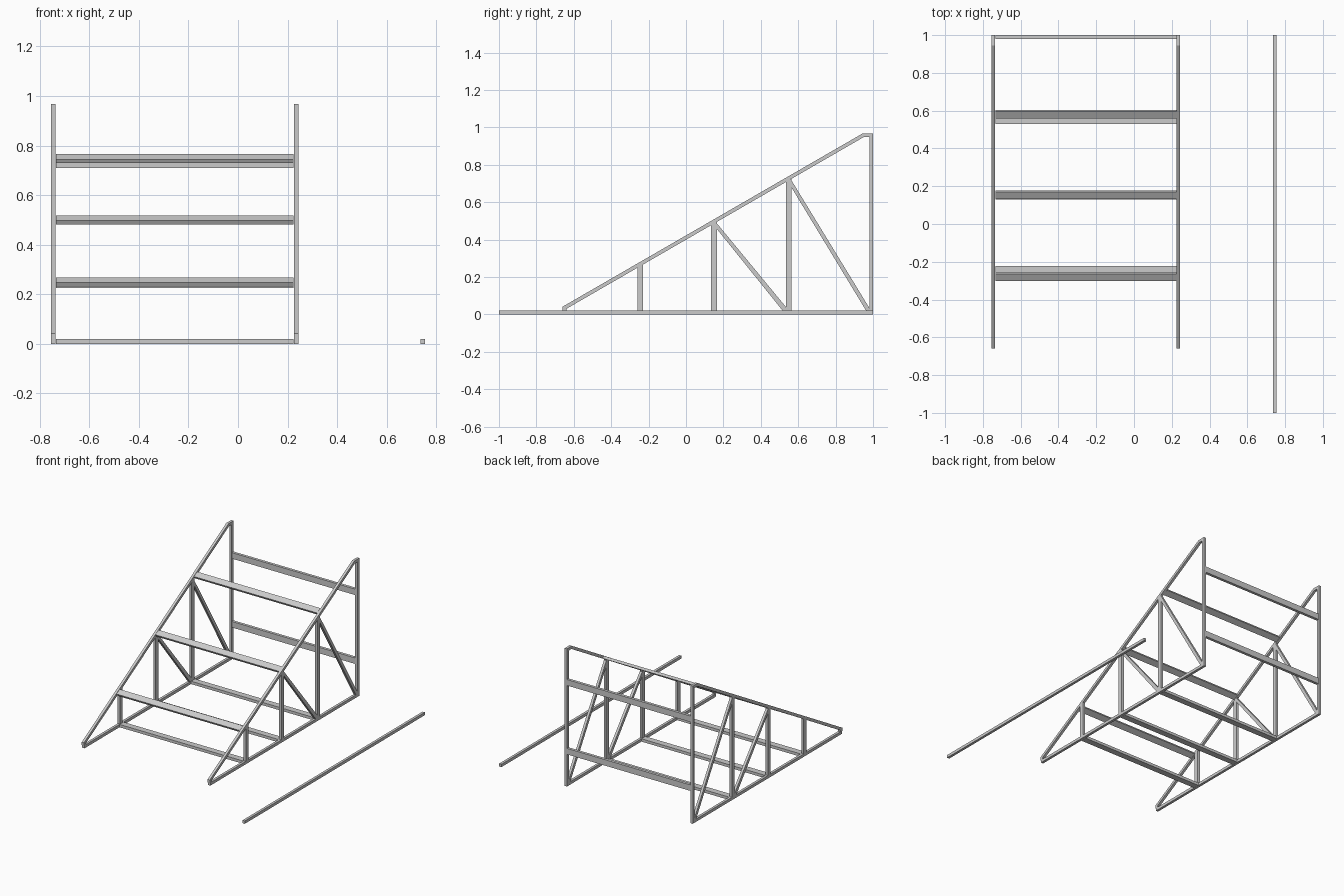
import bpy, bmesh
from math import tan, cos, sin, radians

if "Cube" in bpy.data.objects:
    bpy.data.objects.remove(bpy.data.objects["Cube"])

T = 0.02                       # tube thickness
PITCH = radians(30)
LEFT, RIGHT = -0.747, 0.232    # side frame centres


def top_z(y):
    """Height of the rafter's upper edge."""
    return 0.968 - (0.945 - y) * tan(PITCH)


def under_z(y):
    return top_z(y) - T / cos(PITCH)


def prism(name, profile, x0, x1):
    """Extrude a y-z outline along x."""
    bm = bmesh.new()
    face = bm.faces.new([bm.verts.new((x0, y, z)) for y, z in profile])
    ext = bmesh.ops.extrude_face_region(bm, geom=[face])
    moved = [v for v in ext["geom"] if isinstance(v, bmesh.types.BMVert)]
    bmesh.ops.translate(bm, verts=moved, vec=(x1 - x0, 0, 0))
    bmesh.ops.recalc_face_normals(bm, faces=bm.faces)
    me = bpy.data.meshes.new(name)
    bm.to_mesh(me)
    bm.free()
    ob = bpy.data.objects.new(name, me)
    bpy.context.collection.objects.link(ob)
    return ob


def rect(y0, y1, z0, z1):
    return [(y0, z0), (y1, z0), (y1, z1), (y0, z1)]


def tilted(y, z, w, t):
    """Rectangle lying along the roof pitch."""
    c, s = cos(PITCH), sin(PITCH)
    return [(y + a * c - b * s, z + a * s + b * c)
            for a, b in ((-w/2, -t/2), (w/2, -t/2), (w/2, t/2), (-w/2, t/2))]


POSTS = (-0.245, 0.15, 0.55)

# Two triangular side frames
for side, x in (("left", LEFT), ("right", RIGHT)):
    a, b = x - T / 2 + 0.001, x + T / 2 - 0.001
    prism(side + "_base_bar", rect(-0.655, 1, 0, T), a, b)
    prism(side + "_rear_post", rect(1 - T, 1, T, 0.948), a, b)
    prism(side + "_rafter", [(-0.66, T), (-0.64, T), (-0.64, under_z(-0.64)),
          (0.95, 0.948), (1, 0.948), (1, 0.968), (0.945, 0.968),
          (-0.66, top_z(-0.66))], a, b)
    # Upright posts cut to the rafter
    for i, y in enumerate(POSTS):
        p, q = y - 0.015, y + 0.015
        prism(f"{side}_post_{i+1}", [(p, T), (q, T), (q, under_z(q)), (p, under_z(p))], a, b)
    # Diagonal braces
    prism(side + "_brace_1", [(0.165, 0.487), (0.165, 0.457), (0.517, T), (0.535, T), (0.535, 0.039)], a, b)
    prism(side + "_brace_2", [(0.565, 0.715), (0.565, 0.677), (0.963, T), (0.98, T), (0.98, 0.035)], a, b)

# Cross members between the frames
xa, xb = LEFT + T / 2, RIGHT - T / 2
for i, y in enumerate(POSTS):
    prism(f"base_crossbar_{i+1}", rect(y - 0.021, y + 0.023, 0, T), xa, xb)
for i, y in enumerate((-0.279, 0.155, 0.582)):
    prism(f"roof_purlin_{i+1}", tilted(y, (top_z(y) + under_z(y)) / 2, 0.041, 0.018), xa, xb)
for i, z in enumerate((0.226, 0.71)):
    prism(f"rear_rail_{i+1}", rect(1 - T, 1, z, z + 0.042), xa, xb)

# Loose bar lying beside the rack
prism("loose_bar", rect(-1, 1, 0, T), 0.733, 0.751)

# Centre the overall width on x = 0
obs = list(bpy.context.collection.objects)
xs = [v.co.x for o in obs for v in o.data.vertices]
for o in obs:
    o.location.x -= (min(xs) + max(xs)) / 2
